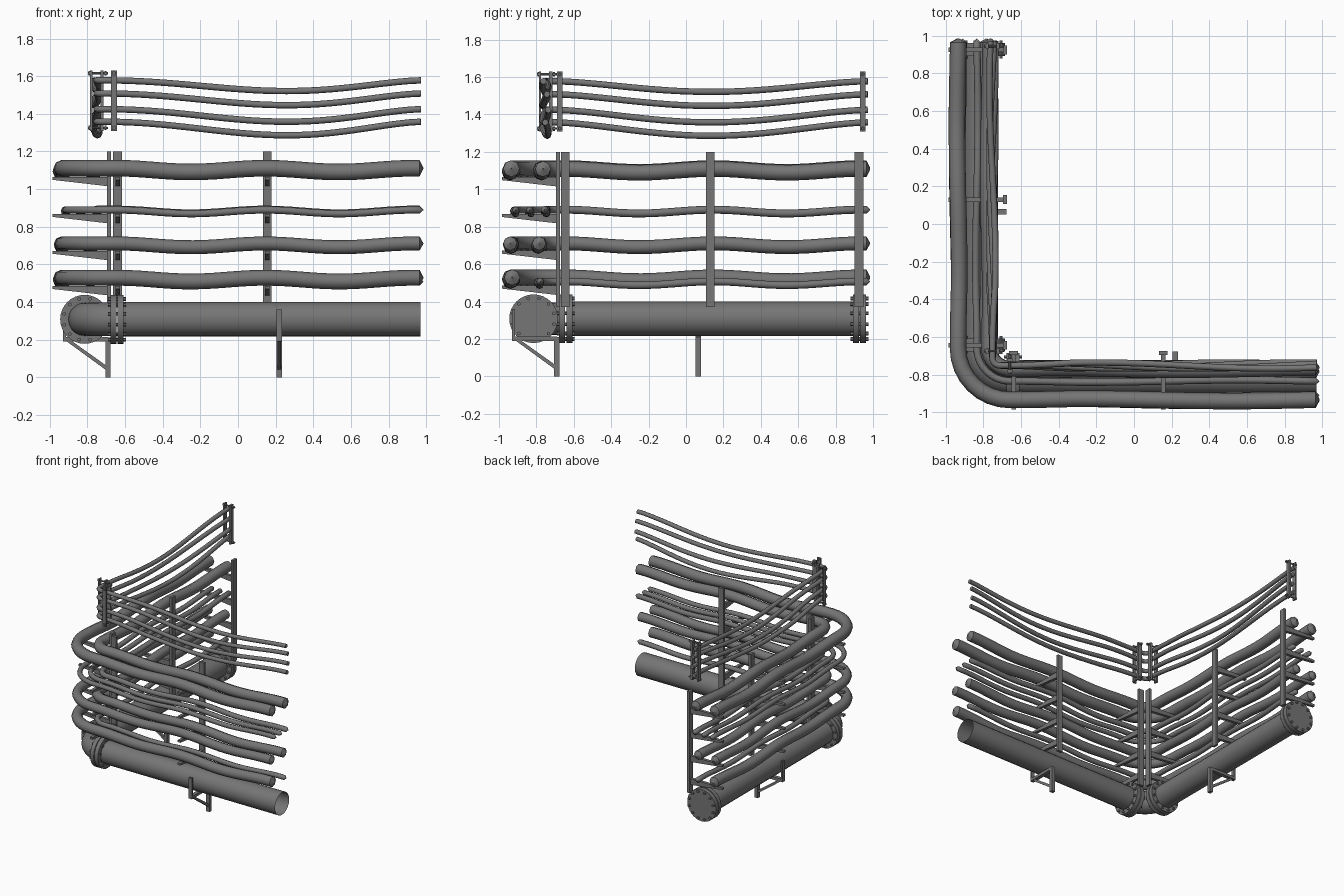
import bpy, bmesh, math
from mathutils import Vector

old = bpy.data.objects.get("Cube")
if old:
    bpy.data.objects.remove(old, do_unlink=True)

steel = bpy.data.materials.new("grey_steel")
steel.use_nodes = True
GREY = (0.18, 0.18, 0.18, 1)
steel.diffuse_color = GREY
steel.node_tree.nodes["Principled BSDF"].inputs["Base Color"].default_value = GREY

CORNER = -0.66      # bend centre, same on both axes
MAIN_D, MAIN_Z = -0.815, 0.308
RUNS = ("front", "side")


def place(run, s, d, z):
    """s runs along the rack, d across it; the side run mirrors the front over the diagonal."""
    return Vector((s, d, z)) if run == "front" else Vector((d, s, z))


def add_mesh(name, bm, smooth=False):
    bmesh.ops.recalc_face_normals(bm, faces=bm.faces)
    mesh = bpy.data.meshes.new(name)
    bm.to_mesh(mesh)
    bm.free()
    return add_object(name, mesh, smooth)


def add_object(name, mesh, smooth):
    mesh.materials.clear()
    mesh.materials.append(steel)
    obj = bpy.data.objects.new(name, mesh)
    bpy.context.collection.objects.link(obj)
    if smooth:
        bpy.ops.object.select_all(action="DESELECT")
        obj.select_set(True)
        bpy.context.view_layer.objects.active = obj
        bpy.ops.object.shade_smooth_by_angle(angle=math.radians(50))
    return obj


def prism(bm, run, profile, s, width):
    """Extrude a (d, z) outline along the run."""
    ends = [[bm.verts.new(place(run, s + k * width / 2, d, z)) for d, z in profile] for k in (-1, 1)]
    bm.faces.new(ends[0])
    bm.faces.new(ends[1])
    n = len(profile)
    for i in range(n):
        j = (i + 1) % n
        bm.faces.new((ends[0][i], ends[0][j], ends[1][j], ends[1][i]))


def bar(bm, run, s, width, d0, d1, z0, z1):
    prism(bm, run, [(d0, z0), (d1, z0), (d1, z1), (d0, z1)], s, width)


def rod(bm, start, end, radius, sides):
    axis = end - start
    matrix = axis.to_track_quat("Z", "Y").to_matrix().to_4x4()
    matrix.translation = (start + end) / 2
    bmesh.ops.create_cone(bm, cap_ends=True, segments=sides, radius1=radius,
                          radius2=radius, depth=axis.length, matrix=matrix)


def tube(name, points, radius, resolution, pointed=False, caps=False):
    curve = bpy.data.curves.new(name, "CURVE")
    curve.dimensions = "3D"
    curve.bevel_depth = radius
    curve.bevel_resolution = resolution
    curve.use_fill_caps = caps
    spline = curve.splines.new("POLY")
    spline.points.add(len(points) - 1)
    for p, co in zip(spline.points, points):
        p.co = (*co, 1)
    if pointed:
        spline.points[0].radius = spline.points[-1].radius = 0.05
    temp = bpy.data.objects.new(name + "_path", curve)
    bpy.context.collection.objects.link(temp)
    bpy.context.view_layer.update()
    mesh = bpy.data.meshes.new_from_object(temp.evaluated_get(bpy.context.evaluated_depsgraph_get()))
    bpy.data.objects.remove(temp, do_unlink=True)
    add_object(name, mesh, True)


def arc(d, z, steps, centre=CORNER):
    """Quarter bend from the front run round to the side run."""
    r = centre - d
    return [Vector((centre - r * math.sin(a), centre - r * math.cos(a), z))
            for a in (i * math.pi / 2 / steps for i in range(steps + 1))]


def corner_path(d, height, wander, s_end, centre=CORNER, steps=8, tip=0.0):
    """Path down the front run, round the corner and up the side run."""
    count = 28
    start = centre + 0.02
    legs = []
    for run in RUNS:
        leg = []
        for i in range(count + 1):
            s = start + (s_end - start) * i / count
            leg.append(place(run, s, d + wander(s, run), height(s, run)))
        if tip:
            leg.append(place(run, s_end + tip, d + wander(s_end, run), height(s_end, run)))
        legs.append(leg)
    return legs[0][::-1] + arc(d, height(start, "front"), steps, centre) + legs[1]


# Large main pipe, its elbow and bolted flanges
for run, end in (("front", 0.97), ("side", 0.93)):
    tube(run + "_main_pipe", [place(run, s, MAIN_D, MAIN_Z) for s in (-0.64, end)], 0.092, 8)
tube("main_elbow", arc(MAIN_D, MAIN_Z, 10), 0.088, 8)


def flange(name, run, s, thickness=0.032):
    bm = bmesh.new()
    for k in (-1, 1):
        a, b = s + k * 0.003, s + k * (0.003 + thickness)
        rod(bm, place(run, a, MAIN_D, MAIN_Z), place(run, b, MAIN_D, MAIN_Z), 0.13, 32)
    for i in range(12):
        t = math.tau * (i + 0.5) / 12
        d, z = MAIN_D + 0.112 * math.cos(t), MAIN_Z + 0.112 * math.sin(t)
        rod(bm, place(run, s - 0.048, d, z), place(run, s + 0.048, d, z), 0.01, 6)
    add_mesh(name, bm, True)


flange("front_corner_flange", "front", -0.643)
flange("side_corner_flange", "side", -0.643)
flange("side_end_flange", "side", 0.927)

# Rack posts with tapered arms
ARM_TOPS = (1.065, 0.868, 0.672, 0.485)
POSTS = {"front": (-0.64, 0.155), "side": (-0.645, 0.13, 0.925)}
for run in RUNS:
    for n, s in enumerate(POSTS[run]):
        bm = bmesh.new()
        bar(bm, run, s, 0.046, -0.695, -0.675, 0.37, 1.2)
        add_mesh(f"{run}_post_{n + 1}", bm)
        bm = bmesh.new()
        for z in ARM_TOPS:
            prism(bm, run, [(-0.985, z), (-0.985, z - 0.016), (-0.69, z - 0.05), (-0.69, z)], s, 0.024)
        add_mesh(f"{run}_arms_{n + 1}", bm)

# Floor brackets cradling the main pipe
for run, s in (("front", 0.22), ("side", 0.065)):
    bm = bmesh.new()
    bar(bm, run, s, 0.03, -0.705, -0.677, 0, 0.21)
    bar(bm, run, s, 0.03, -0.93, -0.69, 0.19, 0.213)
    bar(bm, run, s, 0.03, -0.93, -0.915, 0.19, 0.36)
    prism(bm, run, [(-0.91, 0.19), (-0.88, 0.19), (-0.69, 0.055), (-0.69, 0.03)], s, 0.018)
    add_mesh(run + "_floor_bracket", bm)

# Sagging rack pipes: arm level, offsets across the arm, radius
RACK = [(0, -0.935, 0.044), (0, -0.77, 0.042),
        (1, -0.915, 0.019), (1, -0.835, 0.019), (1, -0.75, 0.021),
        (2, -0.935, 0.037), (2, -0.785, 0.037),
        (3, -0.935, 0.042), (3, -0.785, 0.02)]
for n, (level, d, r) in enumerate(RACK):
    def height(s, run, z=ARM_TOPS[level] + r):
        return z - 0.008 + 0.01 * math.cos(math.tau * (s - 0.145) / 0.79)

    def wander(s, run, n=n):
        return 0.006 * math.sin(4 * (s - CORNER) + n) * min(1, (s - CORNER) * 3)

    tube(f"rack_pipe_{n + 1}", corner_path(d, height, wander, 0.965, tip=0.02), r, 2, pointed=True)

# Four hanging upper lines
for n, z0 in enumerate((1.578, 1.508, 1.425, 1.358)):
    def height(s, run, z0=z0, n=n):
        shift = 1.25 if run == "front" else 1.0
        t = min(1, max(0, (s + 0.7) / 1.67)) ** shift
        return z0 - (0.057 + 0.005 * n) * math.sin(math.pi * t) ** 1.5

    def wander(s, run, n=n):
        return 0.016 * math.sin(3.4 * (s - CORNER) + 1.3 * n) * min(1, abs(s - CORNER) * 3)

    tube(f"upper_line_{n + 1}", corner_path(-0.752, height, wander, 0.972, -0.715, 4), 0.017, 2, caps=True)

# Clamps holding the upper lines
for name, run, s in (("front_corner", "front", -0.66), ("side_corner", "side", -0.675), ("side_end", "side", 0.945)):
    bm = bmesh.new()
    bar(bm, run, s, 0.032, -0.786, -0.774, 1.31, 1.63)
    bar(bm, run, s, 0.032, -0.732, -0.715, 1.31, 1.63)
    for z in (1.325, 1.615):
        rod(bm, place(run, s, -0.797, z), place(run, s, -0.69, z), 0.006, 8)
        for d in (-0.795, -0.71):
            rod(bm, place(run, s, d, z), place(run, s, d + 0.01, z), 0.012, 6)
    add_mesh(name + "_clamp", bm)
